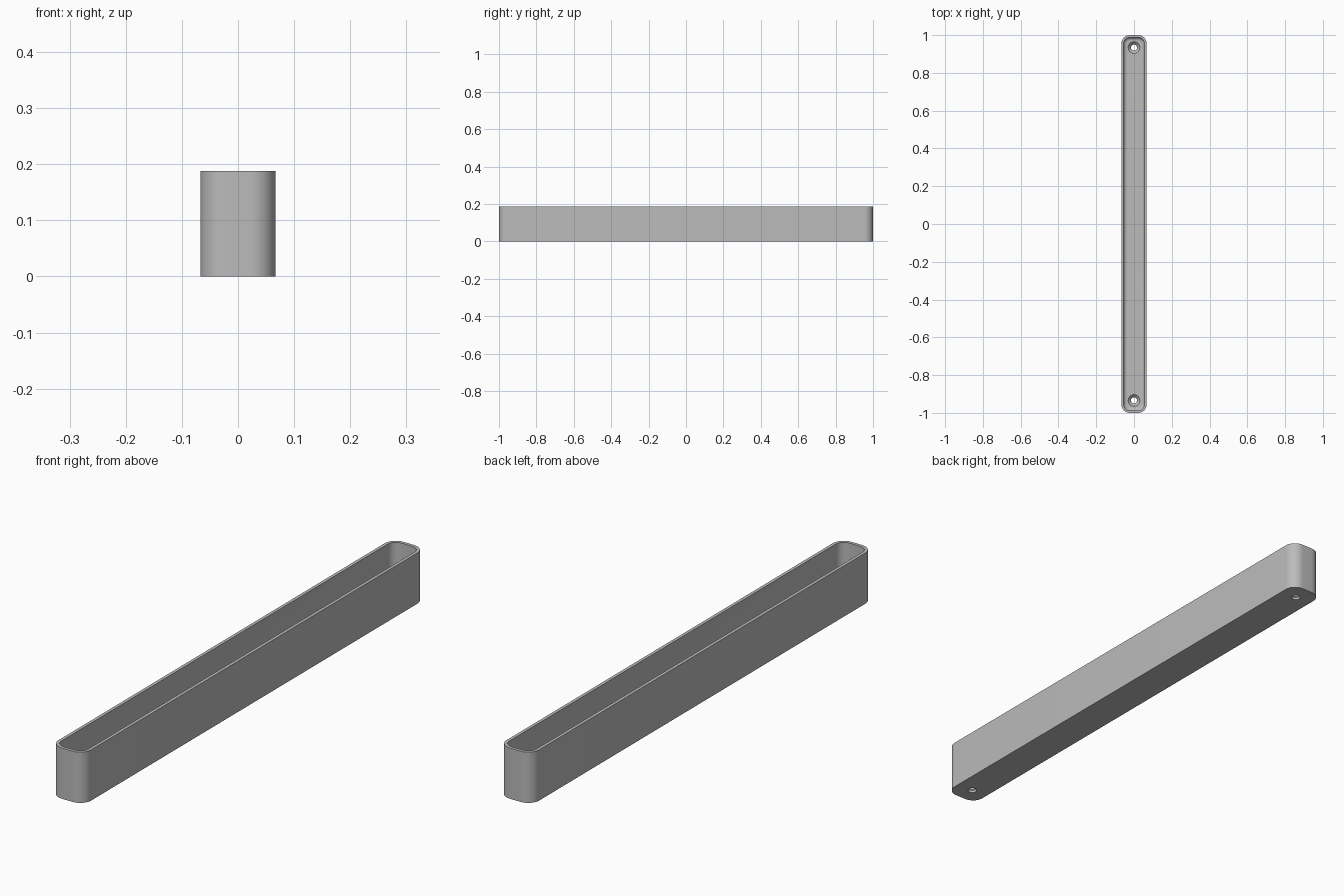
import bpy, bmesh, math

HALF_X, HALF_Y, HEIGHT = 0.067, 1.0, 0.188
CORNER, WALL, FLOOR, FILLET = 0.045, 0.012, 0.024, 0.018
HOLE_Y, HOLE_R, SINK_R = 0.934, 0.016, 0.031

cube = bpy.data.objects.get("Cube")
if cube:
    bpy.data.objects.remove(cube, do_unlink=True)

grey = bpy.data.materials.new("plain grey")
grey.use_nodes = True
grey.diffuse_color = (0.5, 0.5, 0.5, 1)
grey.node_tree.nodes["Principled BSDF"].inputs["Base Color"].default_value = grey.diffuse_color


def rounded_loop(bm, inset, z, steps=12):
    """Ring of vertices on a rounded rectangle, moved inward by inset."""
    r = CORNER - inset
    ring = []
    for quarter, (sx, sy) in enumerate([(1, 1), (-1, 1), (-1, -1), (1, -1)]):
        for i in range(steps + 1):
            a = (quarter + i / steps) * math.pi / 2
            ring.append(bm.verts.new((sx * (HALF_X - CORNER) + r * math.cos(a),
                                      sy * (HALF_Y - CORNER) + r * math.sin(a), z)))
    return ring


def circle_loop(bm, y, r, z, steps=40):
    angles = [2 * math.pi * i / steps for i in range(steps)]
    return [bm.verts.new((r * math.cos(a), y + r * math.sin(a), z)) for a in angles]


def skin(bm, loops):
    """Bridge consecutive rings and cap both ends."""
    for lower, upper in zip(loops, loops[1:]):
        n = len(lower)
        for i in range(n):
            j = (i + 1) % n
            bm.faces.new((lower[i], lower[j], upper[j], upper[i]))
    bm.faces.new(loops[0][::-1])
    bm.faces.new(loops[-1])


def make_object(name, bm):
    bmesh.ops.recalc_face_normals(bm, faces=bm.faces)
    mesh = bpy.data.meshes.new(name)
    bm.to_mesh(mesh)
    bm.free()
    mesh.materials.append(grey)
    obj = bpy.data.objects.new(name, mesh)
    bpy.context.collection.objects.link(obj)
    return obj


# Tray: outer wall, rim, inner wall, filleted floor
bm = bmesh.new()
profile = [(0, 0), (0, HEIGHT), (WALL, HEIGHT)]
for i in range(9):
    a = i / 8 * math.pi / 2
    profile.append((WALL + FILLET * (1 - math.cos(a)),
                    FLOOR + FILLET * (1 - math.sin(a))))
skin(bm, [rounded_loop(bm, inset, z) for inset, z in profile])
tray = make_object("tray", bm)

# Countersunk screw holes, one at each end
bm = bmesh.new()
for y in (-HOLE_Y, HOLE_Y):
    skin(bm, [circle_loop(bm, y, r, z) for r, z in
              [(HOLE_R, -0.02), (HOLE_R, 0.009), (SINK_R, FLOOR), (SINK_R, 0.06)]])
cutter = make_object("screw_hole_cutter", bm)
cutter.hide_render = True

bpy.ops.object.select_all(action='DESELECT')
bpy.context.view_layer.objects.active = tray
tray.select_set(True)
cut = tray.modifiers.new("screw holes", 'BOOLEAN')
cut.operation, cut.solver, cut.object = 'DIFFERENCE', 'EXACT', cutter
bpy.ops.object.modifier_apply(modifier=cut.name)
bpy.data.objects.remove(cutter, do_unlink=True)
bpy.ops.object.shade_smooth_by_angle(angle=math.radians(30))
